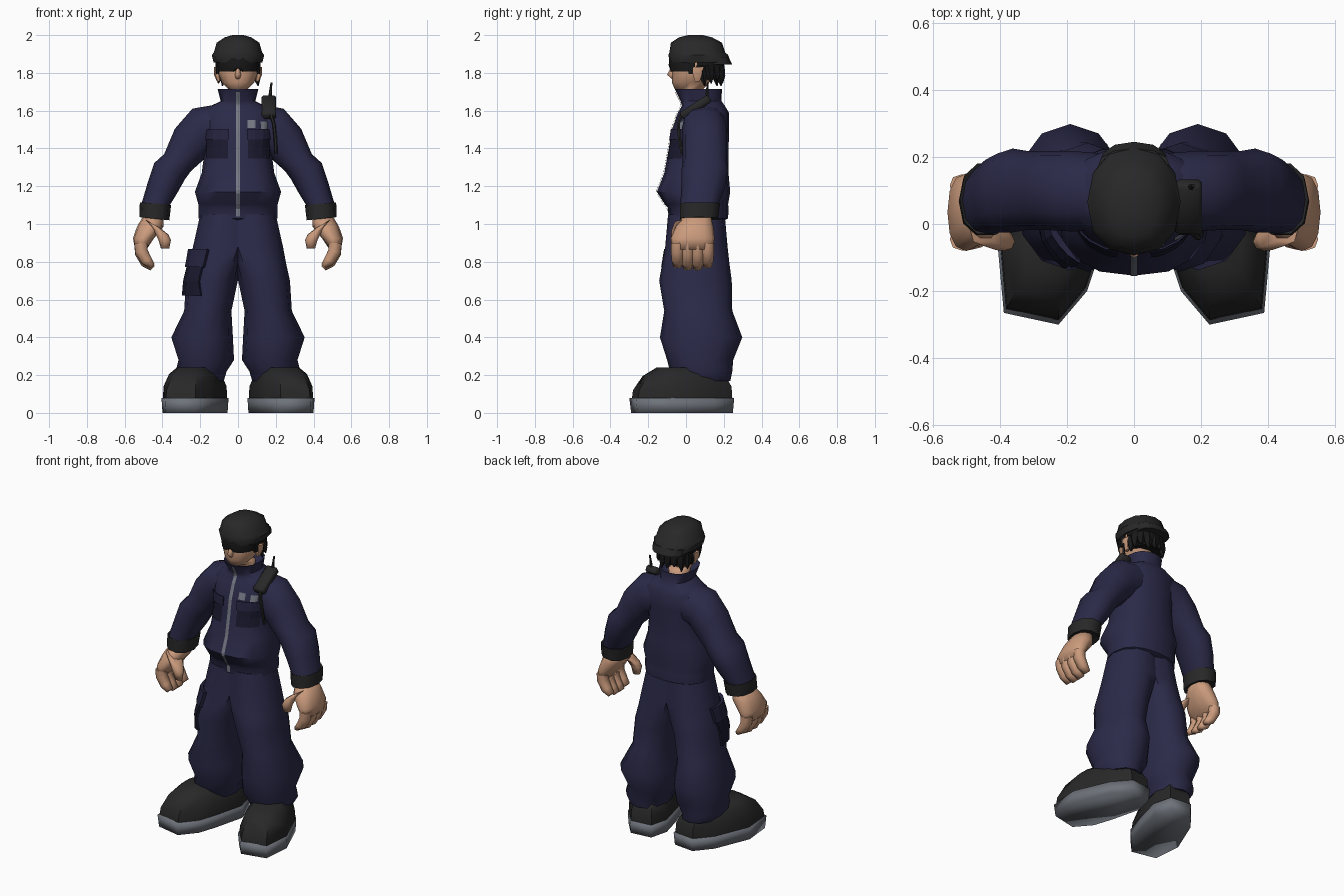
import bpy, bmesh
from math import sin, cos, pi, radians
from mathutils import Matrix, Vector

cube = bpy.data.objects.get("Cube")
if cube:
    bpy.data.objects.remove(cube)


def material(name, r, g, b):
    mat = bpy.data.materials.new(name)
    mat.use_nodes = True
    mat.diffuse_color = (r, g, b, 1)
    mat.node_tree.nodes["Principled BSDF"].inputs["Base Color"].default_value = (r, g, b, 1)
    return mat


navy = material("navy cloth", .024, .023, .066)
mid_navy = material("flap navy", .018, .017, .05)
dark_navy = material("dark navy cloth", .01, .01, .028)
black = material("black fabric", .021, .021, .021)
hair_black = material("hair and lens black", .009, .009, .009)
skin = material("skin", .6, .33, .205)
sole_grey = material("sole grey", .155, .17, .195)
metal = material("zip grey", .18, .19, .23)


def finish(name, bm, mat, mirror=False, angle=50):
    """Turn a bmesh into a smooth shaded object, mirrored across x if asked."""
    bmesh.ops.recalc_face_normals(bm, faces=bm.faces)
    mesh = bpy.data.meshes.new(name)
    bm.to_mesh(mesh)
    bm.free()
    mesh.materials.append(mat)
    mesh.shade_smooth()
    mesh.set_sharp_from_angle(angle=radians(angle))
    obj = bpy.data.objects.new(name, mesh)
    bpy.context.collection.objects.link(obj)
    if mirror:
        mod = obj.modifiers.new("mirror", "MIRROR")
        mod.use_mirror_merge = False
    return obj


def skin_rings(name, rings, mat, **options):
    """Bridge a list of closed point rings and cap both ends."""
    bm = bmesh.new()
    loops = [[bm.verts.new(p) for p in ring] for ring in rings]
    for low, high in zip(loops, loops[1:]):
        for i in range(len(low)):
            bm.faces.new((low[i - 1], low[i], high[i], high[i - 1]))
    bm.faces.new(loops[0])
    bm.faces.new(loops[-1])
    return finish(name, bm, mat, **options)


def oval(x, y, z, rx, ry, tilt=0, n=12, power=2.3):
    """Rounded section; tilt leans it so that its outer side rises."""
    points = []
    for i in range(n):
        a = 2 * pi * i / n
        u = abs(cos(a)) ** (2 / power) * (1 if cos(a) > 0 else -1) * rx
        v = abs(sin(a)) ** (2 / power) * (1 if sin(a) > 0 else -1) * ry
        t = radians(tilt)
        points.append((x + u * cos(t), y + v, z + u * sin(t)))
    return points


def loft(name, sections, mat, n=12, power=2.3, **options):
    return skin_rings(name, [oval(*s, n=n, power=power) for s in sections], mat, **options)


def plate(name, x, z, width, height, target, mat, turn=0, thick=0, cells=6, centre_y=0):
    """Flat patch wrapped on to the target, facing front unless turned."""
    bm = bmesh.new()
    bmesh.ops.create_grid(bm, x_segments=cells, y_segments=cells * 2, size=.5)
    bmesh.ops.scale(bm, vec=(width, height, 1), verts=bm.verts)
    bmesh.ops.rotate(bm, matrix=Matrix.Rotation(pi / 2, 3, "X"), verts=bm.verts)
    mesh = bpy.data.meshes.new(name)
    bm.to_mesh(mesh)
    bm.free()
    mesh.materials.append(mat)
    obj = bpy.data.objects.new(name, mesh)
    bpy.context.collection.objects.link(obj)
    obj.rotation_euler.z = turn
    obj.location = Vector((x, centre_y, z)) + Vector((sin(turn), -cos(turn), 0)) * .5
    wrap = obj.modifiers.new("wrap", "SHRINKWRAP")
    wrap.target = target
    wrap.wrap_method = "PROJECT"
    wrap.wrap_mode = "ABOVE_SURFACE"
    wrap.use_project_y = True
    wrap.offset = .005
    if thick:
        shell = obj.modifiers.new("shell", "SOLIDIFY")
        shell.thickness = thick
        shell.offset = 1
    return obj


# Shoes: one outline, toes turned outwards
outline = [(.08, .24), (.22, .255), (.31, .15), (.405, -.08), (.388, -.265),
           (.225, -.3), (.14, -.2), (.1, -.08), (.05, .12)]


def shoe_ring(scale, z, toe_drop=0):
    cx, cy = .225, .02
    return [(cx + (x - cx) * scale, cy + (y - cy) * scale,
             z - (toe_drop if y < -.15 else 0)) for x, y in outline]


skin_rings("shoe_soles", [shoe_ring(.97, 0), shoe_ring(1, .078)],
           sole_grey, mirror=True, angle=100)
skin_rings("shoe_uppers", [shoe_ring(.96, .07), shoe_ring(.94, .14, .02),
                           shoe_ring(.78, .205, .01), shoe_ring(.55, .24)], black, mirror=True)

# Baggy trousers: each half is cut off at the middle so that the hips join
leg_sections = [
    (.06, .055, 1.05, .14, .15), (.08, .055, .88, .158, .165), (.105, .052, .79, .15, .178),
    (.138, .05, .7, .137, .192), (.16, .065, .54, .125, .18), (.19, .08, .4, .163, .218),
    (.168, .075, .28, .147, .175), (.195, .08, .22, .135, .165), (.185, .09, .17, .11, .145)]
legs = skin_rings("trousers", [[(max(x, 0), y, z) for x, y, z in oval(*s, power=2.1)]
                               for s in leg_sections], navy, mirror=True)

# Jacket with turned up collar
jacket = loft("jacket", [
    (0, .065, 1.02, .19, .14), (0, .065, 1.03, .208, .158), (0, .065, 1.085, .21, .16),
    (0, .055, 1.105, .21, .168), (0, .04, 1.17, .228, .194), (0, .055, 1.27, .192, .17),
    (0, .067, 1.4, .175, .158), (0, .077, 1.5, .185, .152), (0, .092, 1.59, .19, .135),
    (0, .092, 1.625, .145, .114), (0, .08, 1.65, .092, .108), (0, .065, 1.715, .108, .125),
    (0, .065, 1.68, .075, .095)], navy, n=16, power=2.4)

# Sleeves, cuffs
loft("sleeves", [
    (.09, .095, 1.52, .115, .115, 80), (.19, .098, 1.5, .122, .12, 65),
    (.255, .1, 1.425, .112, .118, 45), (.32, .1, 1.325, .084, .118, 32),
    (.362, .1, 1.28, .092, .125, 28), (.4, .09, 1.19, .083, .115, 18),
    (.437, .07, 1.1, .076, .1)], navy, mirror=True)
loft("cuffs", [(.437, .07, 1.095, .06, .08), (.437, .075, 1.108, .083, .11, 5),
               (.443, .068, 1.028, .08, .105, 6), (.443, .068, 1.035, .055, .075)],
     black, n=10, mirror=True)

# Hands: palm, four curled fingers and thumb
loft("palms", [(.445, .06, 1.05, .052, .07), (.465, .045, .985, .07, .1),
               (.5, .035, .925, .056, .116), (.515, .035, .865, .03, .108)],
     skin, mirror=True, angle=90)
for i, finger in enumerate(("fore", "middle", "ring", "little")):
    y = -.045 + i * .053
    lift = .012 if i in (0, 3) else 0
    loft(finger + "_fingers", [
        (.513, y, .9, .036, .034), (.512, y, .845 + lift, .034, .034, -15),
        (.485, y, .795 + lift, .03, .032, -35), (.453, y, .765 + lift, .016, .024, -45)],
         skin, n=8, mirror=True, angle=90)
loft("thumbs", [(.45, -.015, 1, .045, .05, 30), (.41, -.04, .96, .044, .038, 20),
                (.388, -.052, .915, .033, .028), (.386, -.05, .87, .022, .02)],
     skin, n=8, mirror=True, angle=90)

# Zip, chest pockets and small chest patches
plate("zip", 0, 1.37, .021, .66, jacket, metal, cells=24)
for side, label in ((-1, "right"), (1, "left")):
    plate(label + "_chest_pocket", side * .107, 1.41, .112, .13, jacket, dark_navy)
    plate(label + "_chest_flap", side * .107, 1.473, .122, .054, jacket, mid_navy, thick=.006)
plate("square_patch", .07, 1.528, .04, .04, jacket, metal)
plate("bar_patch", .142, 1.522, .048, .038, jacket, metal)

# Cargo pocket round the outside of the right thigh
turn = radians(-55)
plate("cargo_pocket", -.135, .73, .19, .22, legs, dark_navy, turn, .012, centre_y=.04)
plate("cargo_flap", -.135, .815, .205, .095, legs, mid_navy, turn, .02, centre_y=.04)

# Head, nose and ears
loft("head", [(0, .07, 1.62, .06, .06), (0, .065, 1.7, .06, .07), (0, .015, 1.71, .048, .073),
              (0, .025, 1.75, .086, .1), (0, .035, 1.8, .105, .11), (0, .045, 1.9, .105, .12)],
     skin, angle=90)
loft("nose", [(0, -.06, 1.765, .012, .012), (0, -.076, 1.79, .016, .024),
              (0, -.065, 1.83, .008, .015)], skin, n=8, angle=90)
loft("ears", [(.102, .06, 1.755, .01, .015), (.111, .06, 1.79, .016, .026),
              (.112, .065, 1.83, .015, .03)], skin, n=6, mirror=True)

# Wraparound goggles, raised over the nose, with side strap
arc = [pi + pi * i / 12 for i in range(13)]


def lens_ring(z, rx, ry, nose_lift=0):
    return [(rx * cos(a), .03 + ry * sin(a), z + (nose_lift if abs(cos(a)) < .15 else 0))
            for a in arc]


skin_rings("goggles", [lens_ring(1.808, .107, .115, .02), lens_ring(1.84, .11, .122),
                       lens_ring(1.88, .107, .118)], hair_black)
loft("goggle_strap", [(.107, .03, 1.795, .01, .02), (.111, .03, 1.87, .01, .022)],
     hair_black, n=6, mirror=True)

# Hair: cap with ragged locks round the back
loft("hair", [(0, .1, 1.765, .085, .085), (0, .1, 1.82, .109, .1), (0, .09, 1.89, .112, .11)],
     hair_black)
for i in range(9):
    a = radians(-10 + 25 * i)
    x, y = .09 * cos(a), .095 + .08 * sin(a)
    tip = 1.73 + .015 * (i % 3)
    loft("hair_lock", [(x, y, 1.84, .03, .03), (x * 1.08, y + .01, 1.785, .027, .024),
                       (x * 1.2, y + .018, tip, .003, .003)], hair_black, n=5)

# Soft hat with brim dipping at the back
loft("hat", [(0, .075, 1.87, .1, .12), (0, .075, 1.855, .129, .162), (0, .065, 1.895, .139, .158),
             (0, .06, 1.908, .128, .148), (0, .055, 1.96, .113, .135), (0, .05, 1.988, .07, .088),
             (0, .05, 2, .03, .04)], black)
loft("hat_back_peak", [(0, .17, 1.845, .105, .075), (0, .165, 1.885, .11, .06)], black)

# Shoulder radio, aerial and cord
bm = bmesh.new()
bmesh.ops.create_cube(bm, size=1)
bmesh.ops.scale(bm, vec=(.078, .18, .045), verts=bm.verts)
bmesh.ops.bevel(bm, geom=bm.edges[:], offset=.01, segments=1, affect="EDGES")
bmesh.ops.rotate(bm, matrix=Matrix.Rotation(radians(33), 3, "X"), verts=bm.verts)
bmesh.ops.translate(bm, vec=(.163, .05, 1.618), verts=bm.verts)
finish("radio", bm, black)
loft("radio_aerial", [(.168, .11, 1.65, .01, .01), (.172, .112, 1.7, .008, .008),
                      (.177, .115, 1.75, .005, .005)], black, n=6)
loft("radio_cord", [(.17, -.02, 1.59, .01, .01), (.19, -.04, 1.53, .009, .009),
                    (.198, -.035, 1.45, .009, .009), (.2, -.02, 1.37, .009, .009)], black, n=6)
